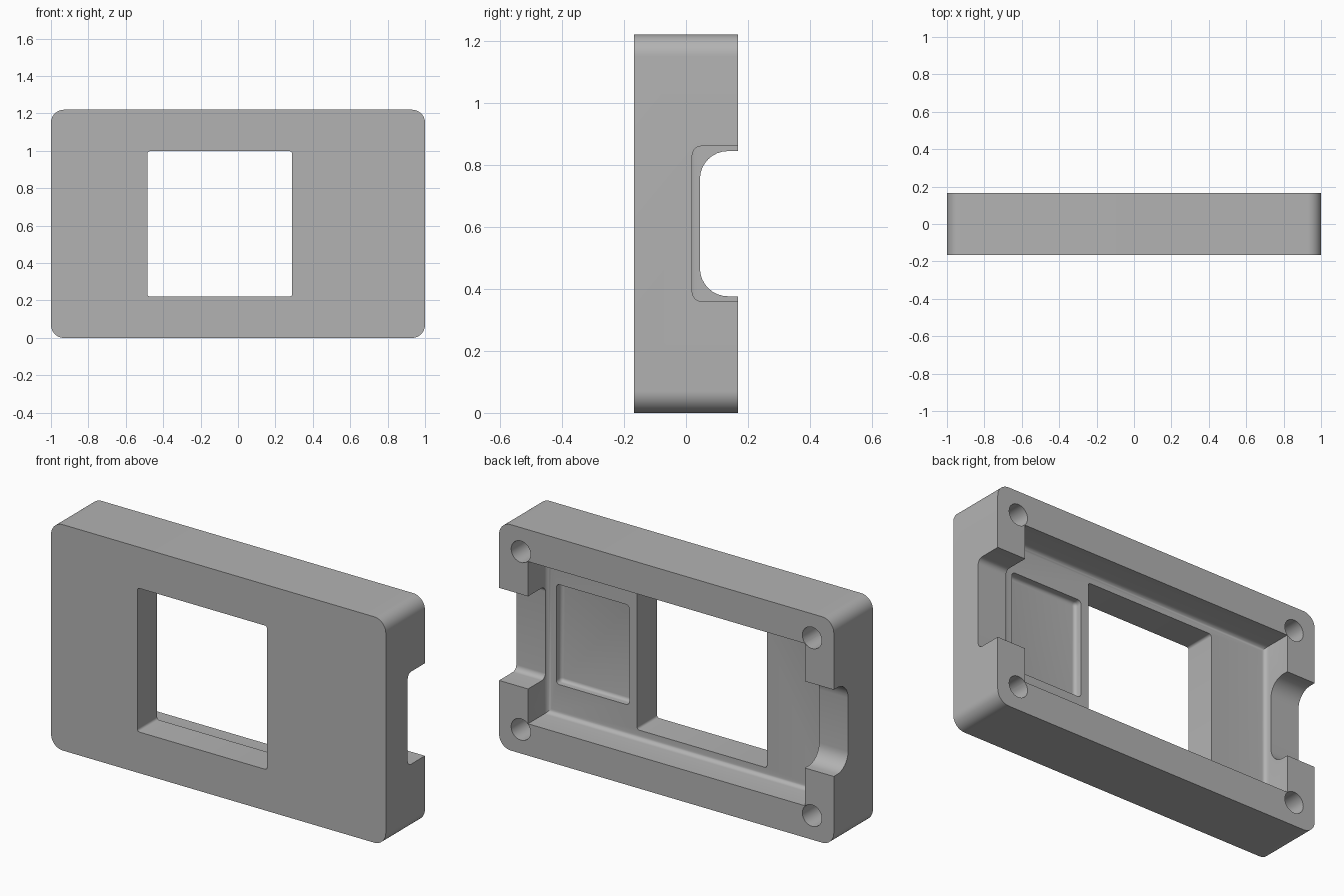
import bpy, bmesh, math

if "Cube" in bpy.data.objects:
    bpy.data.objects.remove(bpy.data.objects["Cube"])

W, H, D = 1.0, 1.22, 0.167      # half width, height, half depth
MID = H / 2

grey = bpy.data.materials.new("plain grey")
grey.diffuse_color = (0.45, 0.45, 0.45, 1)
grey.use_nodes = True
grey.node_tree.nodes["Principled BSDF"].inputs["Base Color"].default_value = grey.diffuse_color


def rounded_rect(a0, a1, b0, b1, r, seg=8):
    """Corner-rounded rectangle outline as 2D points."""
    if r == 0:
        return [(a0, b0), (a1, b0), (a1, b1), (a0, b1)]
    pts = []
    corners = [(a1 - r, b1 - r), (a0 + r, b1 - r), (a0 + r, b0 + r), (a1 - r, b0 + r)]
    for k, (ca, cb) in enumerate(corners):
        for i in range(seg + 1):
            t = math.pi / 2 * (k + i / seg)
            pts.append((ca + r * math.cos(t), cb + r * math.sin(t)))
    return pts


def prism(name, pts, lo, hi, axis="y", fillet=0.0):
    """Extrude an outline along an axis; fillet rounds the rim of the low end."""
    place = (lambda p, d: (p[0], d, p[1])) if axis == "y" else (lambda p, d: (d, p[0], p[1]))
    bm = bmesh.new()
    low = [bm.verts.new(place(p, lo)) for p in pts]
    high = [bm.verts.new(place(p, hi)) for p in pts]
    cap = bm.faces.new(low)
    bm.faces.new(high[::-1])
    n = len(pts)
    for i in range(n):
        j = (i + 1) % n
        bm.faces.new((low[j], low[i], high[i], high[j]))
    bmesh.ops.recalc_face_normals(bm, faces=bm.faces)
    if fillet:
        bmesh.ops.bevel(bm, geom=list(cap.edges), offset=fillet, segments=5,
                        profile=0.5, affect="EDGES")
    me = bpy.data.meshes.new(name)
    bm.to_mesh(me)
    bm.free()
    me.materials.append(grey)
    ob = bpy.data.objects.new(name, me)
    bpy.context.collection.objects.link(ob)
    return ob


# Outer shell block with rounded corners
case = prism("case_shell", rounded_rect(-W, W, 0, H, 0.07, 12), -D, D)

cutters = [
    # Main cavity, open at the back, filleted around its floor
    prism("cavity_cutter", rounded_rect(-0.827, 0.827, 0.172, H - 0.172, 0), 0.003, 0.4,
          fillet=0.025),
    # Display window through the front wall
    prism("window_cutter", rounded_rect(-0.485, 0.29, 0.222, 0.998, 0.013, 4), -0.4, 0.3),
    # Shallow recess in the cavity floor
    prism("recess_cutter", rounded_rect(0.337, 0.773, MID - 0.27, MID + 0.27, 0.02, 4),
          -0.04, 0.1, fillet=0.018),
    # Side openings: squarer on the right, well rounded on the left
    prism("right_notch_cutter", rounded_rect(0.02, 0.4, MID - 0.25, MID + 0.25, 0.03),
          0.8, 1.2, "x"),
    prism("left_notch_cutter", rounded_rect(0.045, 0.4, MID - 0.234, MID + 0.234, 0.09),
          -1.2, -0.79, "x"),
]

# Blind screw holes in the four corners
R = 0.058
for sx in (-1, 1):
    for sz in (-1, 1):
        cx, cz = sx * (W - 0.13), MID + sz * (MID - 0.13)
        ring = [(cx + R * math.cos(math.tau * i / 32), cz + R * math.sin(math.tau * i / 32))
                for i in range(32)]
        cutters.append(prism("screw_hole_cutter", ring, -0.09, 0.4))

# Carve the shell, then discard the cutters
bpy.context.view_layer.objects.active = case
for c in cutters:
    c.hide_render = True
    m = case.modifiers.new("cut", "BOOLEAN")
    m.operation, m.solver, m.object = "DIFFERENCE", "EXACT", c
    bpy.ops.object.modifier_apply(modifier=m.name)
    bpy.data.objects.remove(c)

# Smooth rounds, crisp edges
bpy.ops.object.select_all(action="DESELECT")
case.select_set(True)
bpy.context.view_layer.objects.active = case
bpy.ops.object.shade_smooth_by_angle(angle=math.radians(30))
